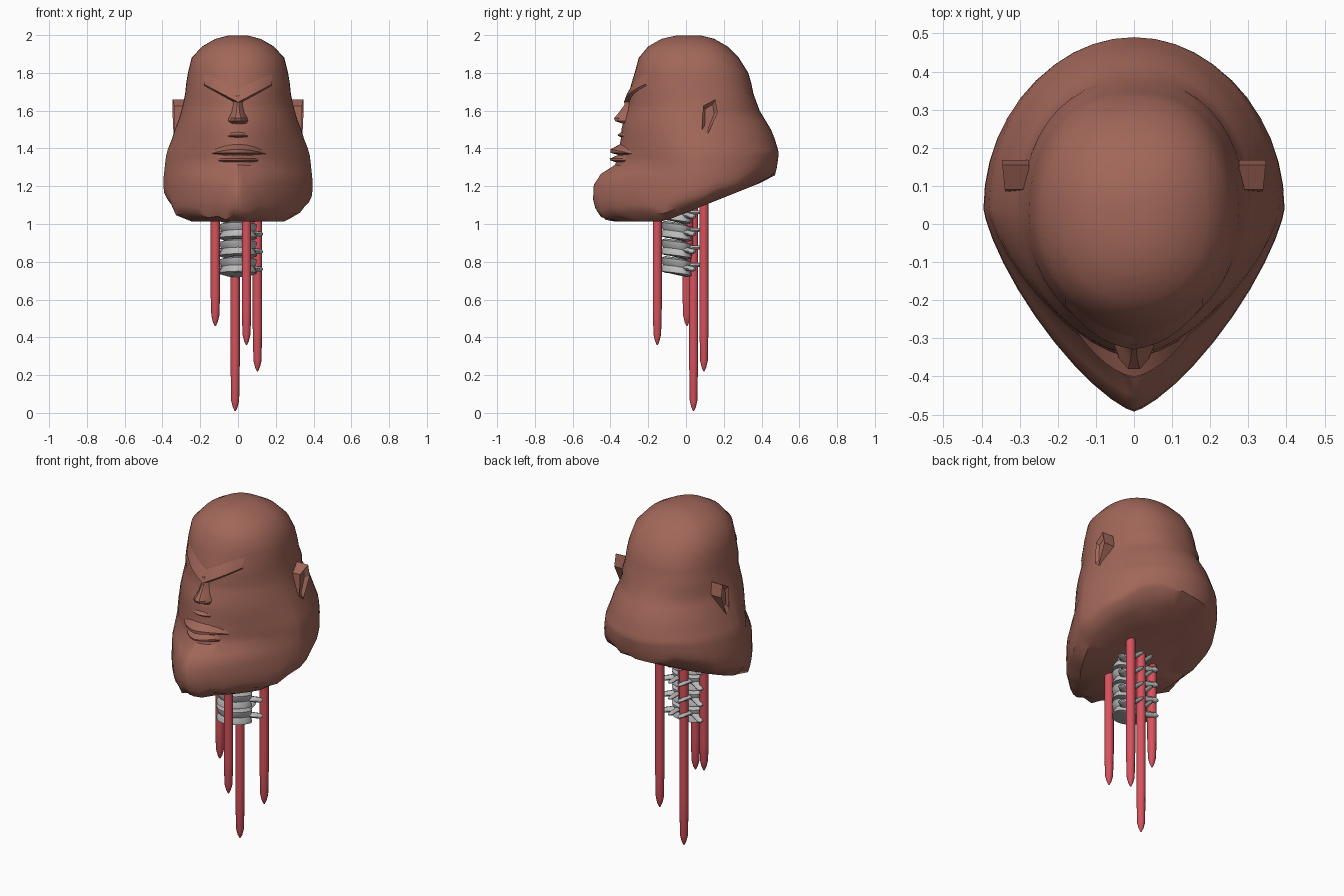
import bpy, bmesh, math, random
from math import sin, cos, pi

if "Cube" in bpy.data.objects:
    bpy.data.objects.remove(bpy.data.objects["Cube"])

random.seed(4)


def mat(name, col):
    m = bpy.data.materials.new(name)
    m.diffuse_color = (*col, 1)
    m.use_nodes = True
    m.node_tree.nodes["Principled BSDF"].inputs["Base Color"].default_value = m.diffuse_color
    return m


SKIN = mat("brown_skin", (0.36, 0.135, 0.10))
FLESH = mat("red_flesh", (0.68, 0.085, 0.11))
BONE = mat("grey_bone", (0.50, 0.50, 0.50))


def make(name, verts, faces, material, angle=35):
    me = bpy.data.meshes.new(name)
    me.from_pydata(verts, [], faces)
    bm = bmesh.new()
    bm.from_mesh(me)
    bmesh.ops.recalc_face_normals(bm, faces=bm.faces)
    bm.to_mesh(me)
    bm.free()
    me.materials.append(material)
    ob = bpy.data.objects.new(name, me)
    bpy.context.collection.objects.link(ob)
    bpy.context.view_layer.objects.active = ob
    ob.select_set(True)
    bpy.ops.object.shade_smooth_by_angle(angle=math.radians(angle))
    ob.select_set(False)
    return ob


def loft(rings, closed=True):
    """Quads between consecutive rows of points, with end caps when closed."""
    n = len(rings[0])
    verts = [p for r in rings for p in r]
    faces = []
    for i in range(len(rings) - 1):
        for j in range(n if closed else n - 1):
            k = (j + 1) % n
            faces.append((i * n + j, i * n + k, (i + 1) * n + k, (i + 1) * n + j))
    if closed:
        faces += [tuple(range(n)), tuple(range(len(verts) - n, len(verts)))]
    return verts, faces


# head sections: z, half width, front y, back y, widest y, front taper
SECTIONS = [
    (1.998, .05, -.05, .08, .02, 1), (1.98, .12, -.13, .15, .02, 1),
    (1.94, .19, -.20, .22, .02, .95), (1.88, .245, -.25, .28, .02, .95),
    (1.80, .265, -.272, .33, .02, 1), (1.74, .275, -.29, .347, .02, 1.05),
    (1.69, .28, -.302, .357, .02, 1.05), (1.64, .29, -.303, .375, .03, 1.1),
    (1.60, .30, -.31, .39, .03, 1.1), (1.55, .315, -.33, .42, .03, 1.15),
    (1.50, .335, -.342, .45, .04, 1.2), (1.45, .35, -.345, .47, .04, 1.25),
    (1.40, .37, -.355, .485, .04, 1.35), (1.35, .38, -.365, .49, .04, 1.4),
    (1.31, .384, -.375, .49, .04, 1.45), (1.26, .388, -.45, .488, .04, 1.5),
    (1.20, .393, -.488, .485, .04, 1.5), (1.12, .395, -.492, .48, .04, 1.5),
    (1.07, .39, -.48, .475, .04, 1.45), (1.03, .375, -.455, .47, .04, 1.4)]
N = 44


def face_y(x, z):
    """Front surface of the head at x, z."""
    for a, b in zip(SECTIONS, SECTIONS[1:]):
        if a[0] >= z >= b[0]:
            t = (a[0] - z) / (a[0] - b[0])
            _, hw, yf, _, yw, e = [p + (q - p) * t for p, q in zip(a, b)]
            c = min(abs(x) / hw, 1) ** (1 / e)
            return yw - (yw - yf) * (1 - c * c) ** (e / 2)


def under(y):
    return 1.0 + max(0, y + .12) * .4


# head with a ragged cut at the neck
jag = [random.uniform(-.02, .02) for _ in range(N)]
rings = []
for z, hw, yf, yb, yw, e in SECTIONS:
    ring = []
    for j in range(N):
        a = 2 * pi * j / N
        c, s = cos(a), sin(a)
        p = e if s < 0 else (.88 if z > 1.6 else 1)
        x = hw * math.copysign(abs(c) ** p, c)
        y = yw + (yb - yw if s > 0 else yw - yf) * math.copysign(abs(s) ** p, s)
        zz = z
        if z < 1.4:
            rim = under(y) + .03 + .03 * abs(c) + jag[j]
            zz = 1.4 - (1.4 - z) / .37 * (1.4 - rim)
        ring.append((x, y, zz))
    rings.append(ring)
for k in (.82, .5, .15):
    rings.append([(x * k, y * k, under(y * k) + (.012 if k > .8 else .02))
                  for x, y, _ in rings[len(SECTIONS) - 1]])
make("head", *loft(rings), SKIN, 40)


def ridge(name, rows, angle=25):
    """Relief on the face: rows of (x, z, height above the skin)."""
    pts = [[(x, face_y(x, z) - h, z) for x, z, h in row] for row in rows]
    return make(name, *loft(pts, False), SKIN, angle)


# slanted brows with sharp lower edge
for side, sx in (("left", 1), ("right", -1)):
    rows = []
    for i in range(7):
        t = i / 6
        x, z = sx * .18 * t, 1.645 + .095 * t
        rows.append([(x, z + .085, -.006), (x, z + .03, .014 - .008 * t),
                     (x, z, .026 - .018 * t), (x, z - .014, -.01)])
    ridge(side + "_brow", rows)

# nose: narrow bridge widening to the nostrils
ridge("nose", [[(-w - .015, z, -.008), (-w, z, h * .6), (-w * .4, z, h),
                (w * .4, z, h), (w, z, h * .6), (w + .015, z, -.008)]
               for z, w, h in ((1.68, .012, .015), (1.63, .014, .022), (1.59, .022, .042),
                               (1.56, .038, .056), (1.545, .04, .045), (1.528, .03, -.008))])


# lips and beard ledge: sections across x
def band(name, half, top, bottom, height, droop):
    rows = []
    for i in range(13):
        u = i / 6 - 1
        f = 1 - abs(u) ** 2
        x, d = half * u, droop * u * u
        rows.append([(x, top - d, -.006), (x, (top + bottom) / 2 - d * .6, height * f),
                     (x, bottom + .012, height * f * .9), (x, bottom, -.008)])
    ridge(name, rows)


band("small_upper_lip", .055, 1.49, 1.455, .018, .008)
band("upper_mouth", .15, 1.425, 1.365, .045, .04)
band("lower_mouth", .11, 1.367, 1.325, .038, .0)

# ears: slanted wedges
EAR = [(.09, 1.625), (.155, 1.66), (.168, 1.59), (.115, 1.475), (.085, 1.50)]
for side, sx in (("left", 1), ("right", -1)):
    inner = [(sx * .275, y, z) for y, z in EAR]
    outer = [(sx * (.342 + .1 * (y - .12)), y, z) for y, z in EAR]
    dish = [(sx * .325, .12 + (y - .12) * .6, 1.57 + (z - 1.57) * .7) for y, z in EAR]
    make(side + "_ear", *loft([inner, outer, dish]), SKIN, 25)


# hanging strands with pointed tips
def strand(name, x, y, bottom, r=.025):
    prof = [(1.13, r), (bottom + .25 * (1.13 - bottom), r), (bottom + .055, r * .85),
            (bottom + .02, r * .5), (bottom, r * .12)]
    make(name, *loft([[(x + q * cos(a * pi / 5), y + q * sin(a * pi / 5), z)
                       for a in range(10)] for z, q in prof]), FLESH, 40)


for i, (x, y, b) in enumerate(((-.12, .005, .46), (-.015, .04, .01), (.045, -.152, .36),
                               (.103, .095, .22), (.012, .012, .78))):
    strand(f"strand_{i + 1}", x, y, b)


# spike of bone from p to q, flattened
def spike(name, p, q, r):
    d = [b - a for a, b in zip(p, q)]
    h = math.hypot(d[0], d[1])
    nx, ny = -d[1] / h, d[0] / h
    rows = []
    for t, k in ((0, 1), (.55, .8), (.85, .75), (1, .25)):
        c = [a + b * t for a, b in zip(p, d)]
        rows.append([(c[0] + nx * r * k * cos(a), c[1] + ny * r * k * cos(a),
                      c[2] + r * .7 * k * sin(a)) for a in [i * pi / 4 for i in range(8)]])
    make(name, *loft(rows), BONE, 50)


# vertebrae: waisted bodies with side and rear spikes
for i in range(4):
    z0 = .73 + i * .093
    prof = [(0, .07), (.008, .1), (.022, .098), (.042, .086), (.064, .098), (.08, .1), (.088, .07)]
    rows = [[(r * cos(a), -.04 + r * .82 * sin(a) + .012 * cos(2 * a), z0 + h - .012 * sin(a))
             for a in [k * pi / 10 for k in range(20)]] for h, r in prof]
    make(f"vertebra_{i + 1}", *loft(rows), BONE, 45)
    for side, sx in (("left", 1), ("right", -1)):
        spike(f"{side}_process_{i + 1}", (sx * .05, -.01, z0 + .04),
              (sx * .13, .045, z0 + .03), .026)
        spike(f"{side}_rear_process_{i + 1}", (sx * .04, .0, z0 + .05),
              (sx * .03, .115, z0 + .055), .018)
